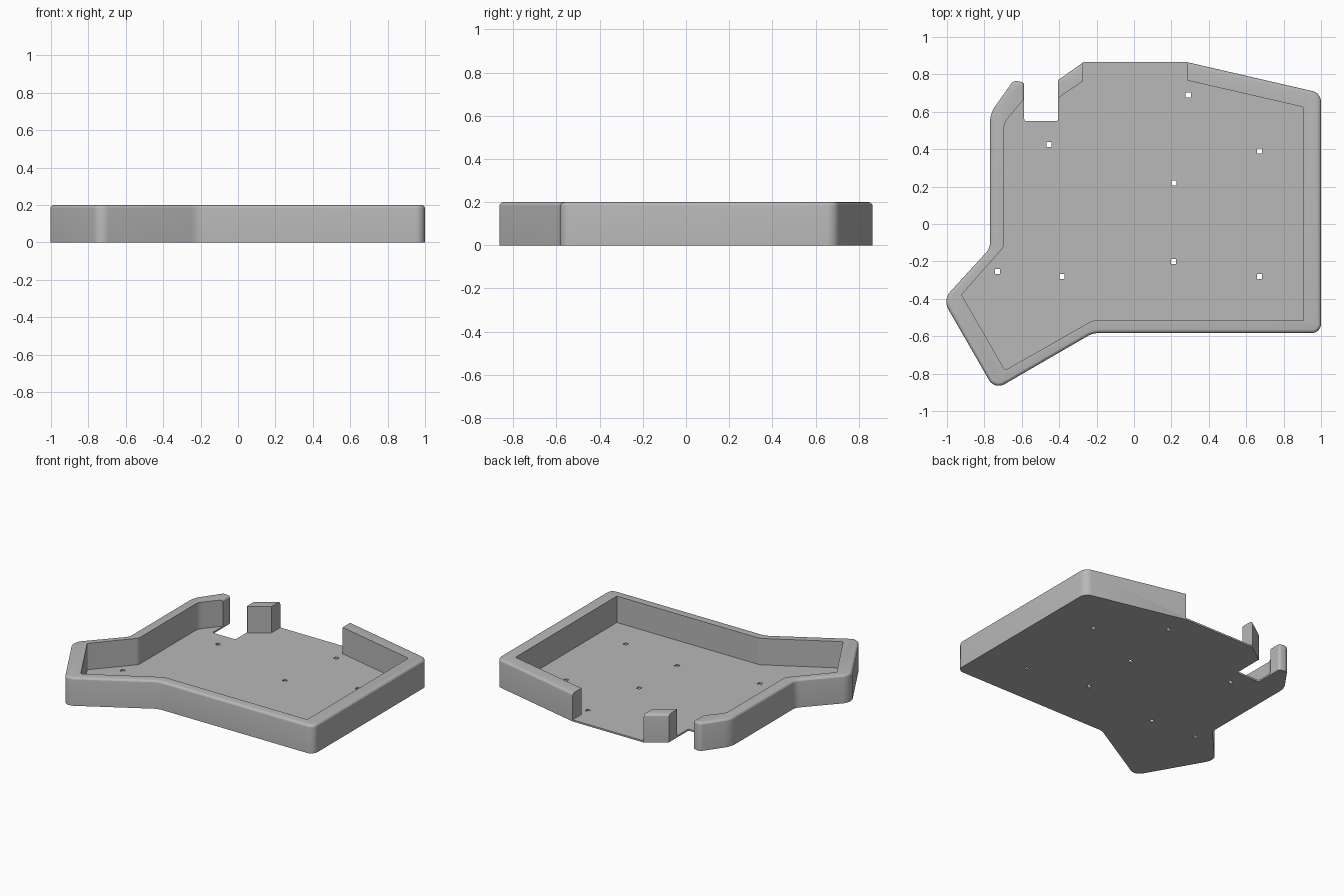
import bpy
import bmesh
import math
from mathutils import Vector

if "Cube" in bpy.data.objects:
    bpy.data.objects.remove(bpy.data.objects["Cube"], do_unlink=True)

HEIGHT, FLOOR, FILLET = 0.2, 0.012, 0.02

grey = bpy.data.materials.new("light grey plastic")
grey.use_nodes = True
colour = (0.48, 0.48, 0.48, 1)
grey.diffuse_color = colour
grey.node_tree.nodes["Principled BSDF"].inputs["Base Color"].default_value = colour


def rounded(corners, steps=7):
    """Counter-clockwise polygon of (x, y, radius) corners turned into points."""
    points = []
    for i, (x, y, r) in enumerate(corners):
        p = Vector((x, y))
        if r == 0:
            points.append(p)
            continue
        before = (Vector(corners[i - 1][:2]) - p).normalized()
        after = (Vector(corners[(i + 1) % len(corners)][:2]) - p).normalized()
        half = before.angle(after) / 2
        centre = p + (before + after).normalized() * r / math.sin(half)
        start = p + before * r / math.tan(half) - centre
        end = p + after * r / math.tan(half) - centre
        sweep = math.pi - 2 * half
        for k in range(steps + 1):
            t = k / steps
            points.append(centre + (start * math.sin((1 - t) * sweep)
                                    + end * math.sin(t * sweep)) / math.sin(sweep))
    return points


def inset(points, d):
    """Move every edge of a counter-clockwise polygon inwards by d."""
    result = []
    for i, p in enumerate(points):
        a = (p - points[i - 1]).normalized()
        b = (points[(i + 1) % len(points)] - p).normalized()
        na, nb = Vector((-a.y, a.x)), Vector((-b.y, b.x))
        result.append(p + (na + nb) * d / (1 + na.dot(nb)))
    return result


def loft(name, rings):
    """Closed solid through rings given as (points, z)."""
    bm = bmesh.new()
    loops = [[bm.verts.new((p.x, p.y, z)) for p in pts] for pts, z in rings]
    for low, high in zip(loops, loops[1:]):
        for i in range(len(low)):
            j = (i + 1) % len(low)
            bm.faces.new((low[i], low[j], high[j], high[i]))
    bm.faces.new(loops[0][::-1])
    bm.faces.new(loops[-1])
    mesh = bpy.data.meshes.new(name)
    bm.to_mesh(mesh)
    bm.free()
    obj = bpy.data.objects.new(name, mesh)
    bpy.context.collection.objects.link(obj)
    mesh.materials.append(grey)
    return obj


def cut(target, cutter):
    mod = target.modifiers.new("cut", "BOOLEAN")
    mod.operation, mod.solver, mod.object = "DIFFERENCE", "EXACT", cutter
    bpy.context.view_layer.objects.active = target
    bpy.ops.object.modifier_apply(modifier=mod.name)
    bpy.data.objects.remove(cutter, do_unlink=True)


# Outer shell with a filleted top rim
outline = rounded([
    (-0.22, -0.583, 0.12), (1.0, -0.583, 0.05), (1.0, 0.70, 0.06),
    (0.285, 0.865, 0), (-0.27, 0.865, 0), (-0.5, 0.703, 0), (-0.5, 0.6, 0),
    (-0.585, 0.6, 0), (-0.585, 0.757, 0.023), (-0.645, 0.767, 0.035),
    (-0.77, 0.59, 0.15), (-0.77, -0.13, 0.08), (-1.022, -0.405, 0.08),
    (-0.745, -0.887, 0.06)])
rings = [(outline, 0)]
for k in range(5):
    a = math.radians(90 * k / 4)
    rings.append((inset(outline, FILLET * (1 - math.cos(a))),
                  HEIGHT - FILLET + FILLET * math.sin(a)))
case = loft("tray_case", rings)

# Cavity, running out through the open back edge
cavity = rounded([
    (-0.22, -0.515, 0.08), (0.905, -0.515, 0), (0.905, 0.625, 0.01),
    (0.287, 0.767, 0), (0.287, 0.95, 0), (-0.272, 0.95, 0), (-0.272, 0.765, 0),
    (-0.4, 0.677, 0), (-0.57, 0.69, 0), (-0.695, 0.54, 0.08),
    (-0.695, -0.122, 0.05), (-0.922, -0.378, 0.01), (-0.69, -0.782, 0.015)])
cut(case, loft("cavity_cutter", [(cavity, FLOOR), (cavity, 0.4)]))

# Notch through the wall and floor
notch = rounded([(-0.587, 0.55, 0.012), (-0.405, 0.55, 0.012),
                 (-0.405, 0.95, 0), (-0.587, 0.95, 0)])
cut(case, loft("notch_cutter", [(notch, -0.1), (notch, 0.4)]))

# Screw holes through the floor
for x, y in [(0.29, 0.69), (0.67, 0.39), (0.215, 0.22), (-0.455, 0.425),
             (-0.73, -0.255), (-0.385, -0.28), (0.21, -0.2), (0.67, -0.28)]:
    h = 0.0135
    hole = [Vector((x + sx * h, y + sy * h))
            for sx, sy in ((-1, -1), (1, -1), (1, 1), (-1, 1))]
    cut(case, loft("hole_cutter", [(hole, -0.1), (hole, 0.1)]))

bpy.ops.object.select_all(action="DESELECT")
case.select_set(True)
bpy.context.view_layer.objects.active = case
bpy.ops.object.shade_smooth_by_angle(angle=math.radians(20))
